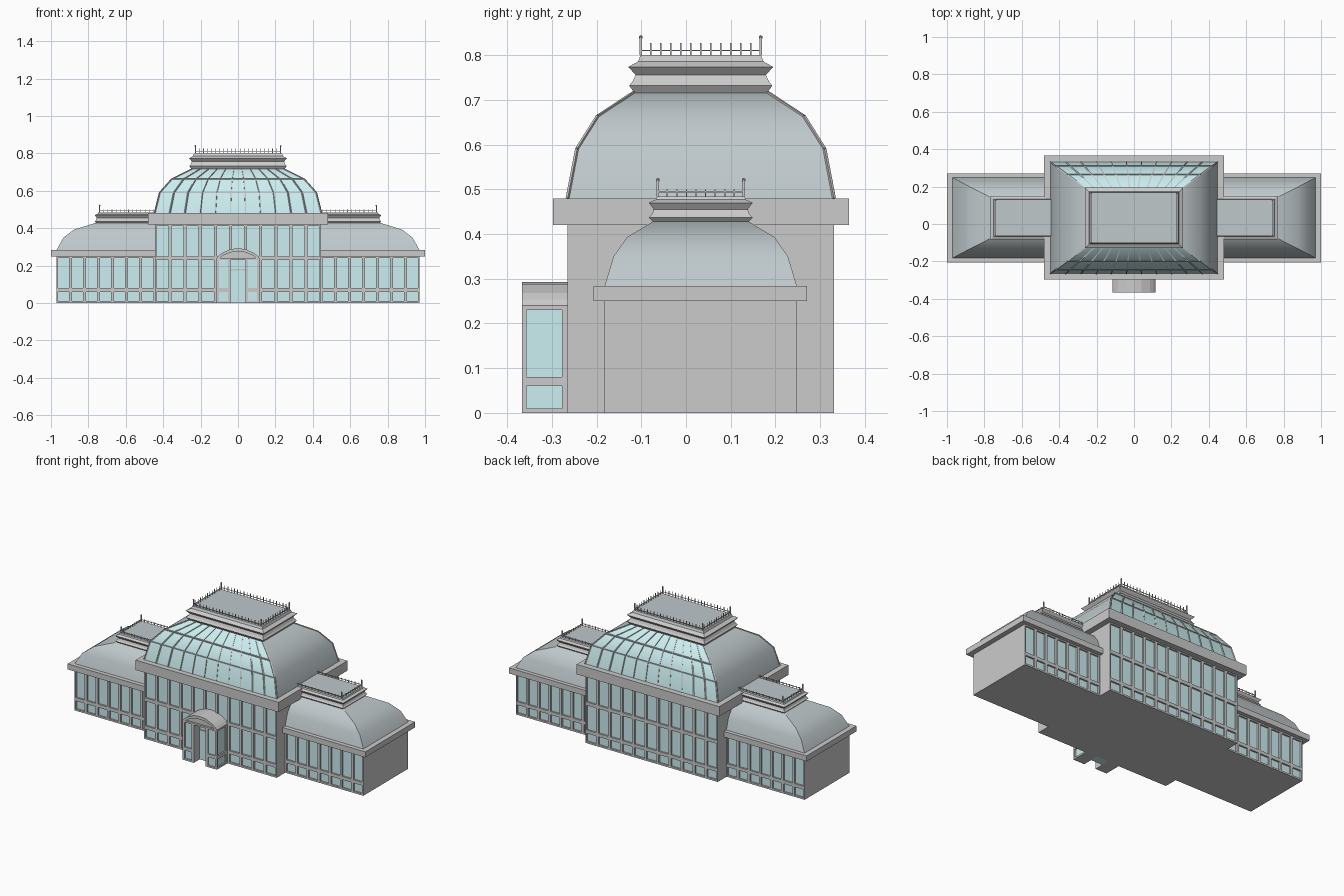
import bpy, bmesh, math
from mathutils import Vector, Matrix

if "Cube" in bpy.data.objects:
    bpy.data.objects.remove(bpy.data.objects["Cube"])


def material(name, rgb):
    m = bpy.data.materials.new(name)
    m.diffuse_color = (*rgb, 1)
    m.use_nodes = True
    m.node_tree.nodes["Principled BSDF"].inputs["Base Color"].default_value = m.diffuse_color
    return m


GLASS = material("glass", (0.60, 0.86, 0.88))
ROOF = material("slate", (0.52, 0.58, 0.60))
PLAIN = material("stone", (0.8, 0.8, 0.8))
CY = 0.033


def finish(name, bm, mats=()):
    bmesh.ops.recalc_face_normals(bm, faces=bm.faces)
    me = bpy.data.meshes.new(name)
    bm.to_mesh(me)
    bm.free()
    for m in mats:
        me.materials.append(m)
    ob = bpy.data.objects.new(name, me)
    bpy.context.collection.objects.link(ob)
    return ob


def add_box(bm, x0, x1, y0, y1, z0, z1):
    mat = Matrix.Translation(((x0 + x1) / 2, (y0 + y1) / 2, (z0 + z1) / 2)) @ \
        Matrix.Diagonal((abs(x1 - x0), abs(y1 - y0), abs(z1 - z0), 1))
    bmesh.ops.create_cube(bm, size=1, matrix=mat)


def boxes(name, items, mat=None):
    bm = bmesh.new()
    for b in items:
        add_box(bm, *b)
    return finish(name, bm, [mat] if mat else [])


def loft(name, levels, mats, side=(0, 0, 0, 0), cap=0, smooth=False):
    """Stack of rectangles (half x, half y, z) around the building axis."""
    bm = bmesh.new()
    rings = [[bm.verts.new((sx * hx, CY + sy * hy, z))
              for sx, sy in ((-1, -1), (1, -1), (1, 1), (-1, 1))] for hx, hy, z in levels]
    for a, b in zip(rings, rings[1:]):
        for i in range(4):
            j = (i + 1) % 4
            bm.faces.new((a[i], a[j], b[j], b[i])).material_index = side[i]
    bm.faces.new(rings[0][::-1])
    bm.faces.new(rings[-1]).material_index = cap
    ob = finish(name, bm, mats)
    if smooth:
        bpy.context.view_layer.objects.active = ob
        ob.select_set(True)
        bpy.ops.object.shade_smooth_by_angle(angle=math.radians(30))
        ob.select_set(False)
    return ob


def facade(name, x0, x1, n, y, d, rails):
    """Glazed wall: recessed glass, n bays of mullions, horizontal rails. d = outward y."""
    top, w, yi = rails[-1][1], 0.016, y - d * 0.016
    bars = [(x0, x1, y, yi, a, b) for a, b in rails]
    for i in range(n + 1):
        c = x0 + (x1 - x0) * i / n
        bars.append((max(x0, c - w / 2), min(x1, c + w / 2), y, yi, 0, top))
    boxes(name + "_frame", bars)
    boxes(name + "_glass", [(x0 + .004, x1 - .004, y - d * .010, yi, 0.002, top)], GLASS)


def railing(name, hx, hy, z, h, post_h, skip=0):
    """Roof cresting: low rail, thin spindles, corner posts with ball finials."""
    bm = bmesh.new()
    t = 0.0015
    for s in (-1, 1):
        add_box(bm, -hx, hx, CY + s * hy - t, CY + s * hy + t, z + .009, z + .012)
        add_box(bm, s * hx - t, s * hx + t, CY - hy, CY + hy, z + .009, z + .012)
        nx, ny = round(2 * hx / .022), round(2 * hy / .022)
        pts = [(-hx + 2 * hx * i / nx, CY + s * hy) for i in range(1, nx)]
        pts += [(s * hx, CY - hy + 2 * hy * i / ny) for i in range(1, ny)]
        for x, y in pts:
            if abs(x) >= skip:
                add_box(bm, x - t, x + t, y - t, y + t, z, z + h)
        for q in (-1, 1):
            x, y = s * hx, CY + q * hy
            add_box(bm, x - .003, x + .003, y - .003, y + .003, z, z + post_h - .005)
            bmesh.ops.create_icosphere(bm, subdivisions=1, radius=.005,
                                       matrix=Matrix.Translation((x, y, z + post_h - .005)))
    finish(name, bm)


# Central hall
boxes("central_hall", [(-.445, .445, -.251, .316, 0, .42)])
hall_rails = [(0, .01), (.06, .08), (.23, .25), (.413, .42)]
facade("hall_front", -.445, .445, 11, -.265, -1, hall_rails)
facade("hall_back", -.445, .445, 11, .331, 1, hall_rails)
boxes("hall_cornice", [(-.48, .48, -.297, .365, .42, .48)])

# Wings, one long range passing behind the hall
boxes("wing_range", [(-.97, .97, -.169, .233, 0, .25)])
wing_rails = [(0, .01), (.06, .08), (.242, .25)]
for s, side in ((-1, "left"), (1, "right")):
    x0, x1 = sorted((s * .445, s * .97))
    facade(side + "_wing_front", x0, x1, 7, -.183, -1, wing_rails)
    facade(side + "_wing_back", x0, x1, 7, .247, 1, wing_rails)
boxes("wing_cornice", [(-1, 1, -.207, .271, .25, .284)])

# Curved roofs: glazed front and back on the hall, slate elsewhere
dome = [(.446, .298, .48), (.419, .277, .59), (.354, .231, .663), (.246, .149, .717)]
loft("hall_roof", dome, [ROOF, GLASS], side=(1, 0, 1, 0), smooth=True)
loft("wing_roof", [(.97, .215, .284), (.933, .195, .35), (.876, .165, .393), (.762, .107, .428)],
     [ROOF], smooth=True)

# Glazing ribs on the hall roof
bm = bmesh.new()


def beam(p, q, w):
    v = q - p
    m = Matrix.Translation((p + q) / 2) @ v.to_track_quat('Z', 'X').to_matrix().to_4x4() \
        @ Matrix.Diagonal((w, w, v.length, 1))
    bmesh.ops.create_cube(bm, size=1, matrix=m)


for s in (-1, 1):
    def at(level, f):
        hx, hy, z = level
        return Vector((hx * f, CY + s * hy, z))
    for a, b in zip(dome, dome[1:]):
        for i in range(12):
            f = -1 + 2 * i / 11
            beam(at(a, f), at(b, f), .006)
    for lv in dome[1:3]:
        beam(at(lv, -1), at(lv, 1), .006)
finish("hall_roof_ribs", bm)

# Moulded lanterns above the roofs
loft("hall_lantern", [(hy + .1, hy, z) for hy, z in
     ((.148, .715), (.16, .732), (.152, .742), (.146, .756), (.162, .774), (.140, .786), (.135, .80))],
     [PLAIN, ROOF], cap=1)
loft("wing_lantern", [(hy + .65, hy, z) for hy, z in
     ((.106, .426), (.116, .437), (.109, .444), (.105, .455), (.116, .470), (.101, .477), (.098, .484))],
     [PLAIN, ROOF], cap=1)
railing("hall_cresting", .228, .134, .80, .027, .045)
railing("wing_cresting", .74, .096, .484, .016, .042, skip=.44)

# Entrance porch
yf, yb = -.367, -.26
rails = [(0, .01), (.06, .08), (.23, .24)]
frame, panes = [(-.115, .115, yf, yb, .23, .24)], []
for s in (-1, 1):
    panes.append((s * .043, s * .107, yf + .008, yb, .002, .235))
    frame += [(s * .04, s * .115, yf, yb, a, b) for a, b in rails]
    frame += [(s * .04, s * .054, yf, yf + .015, 0, .24),
              (s * .101, s * .115, yf, yf + .010, 0, .24),
              (s * .101, s * .115, yb - .017, yb, 0, .24),
              (s * .04, s * .046, yf, yb, 0, .24)]
frame.append((-.04, .04, -.312, yb, .175, .182))
boxes("porch_frame", frame)
boxes("porch_glass", panes, GLASS)
boxes("door", [(-.04, .04, -.31, yb, 0, .175)], GLASS)
boxes("door_transom", [(-.04, .04, -.308, yb, .182, .23)], GLASS)

# Arched porch roof: hollow band with a recessed tympanum
half = [(.115, .24), (.103, .254), (.085, .268), (.04, .288)]
arc = half + [(0, .293)] + [(-x, z) for x, z in half[::-1]]
inner = [(x * .84, .24 + (z - .24) * .66) for x, z in arc]


def prism(name, outline, y0, y1):
    bm = bmesh.new()
    face = bm.faces.new([bm.verts.new((x, y0, z)) for x, z in outline])
    ext = bmesh.ops.extrude_face_region(bm, geom=[face])
    bmesh.ops.translate(bm, vec=(0, y1 - y0, 0),
                        verts=[v for v in ext["geom"] if isinstance(v, bmesh.types.BMVert)])
    finish(name, bm)


prism("porch_arch", arc + inner[::-1], yf, yb)
prism("porch_tympanum", inner, yf + .012, yb)
